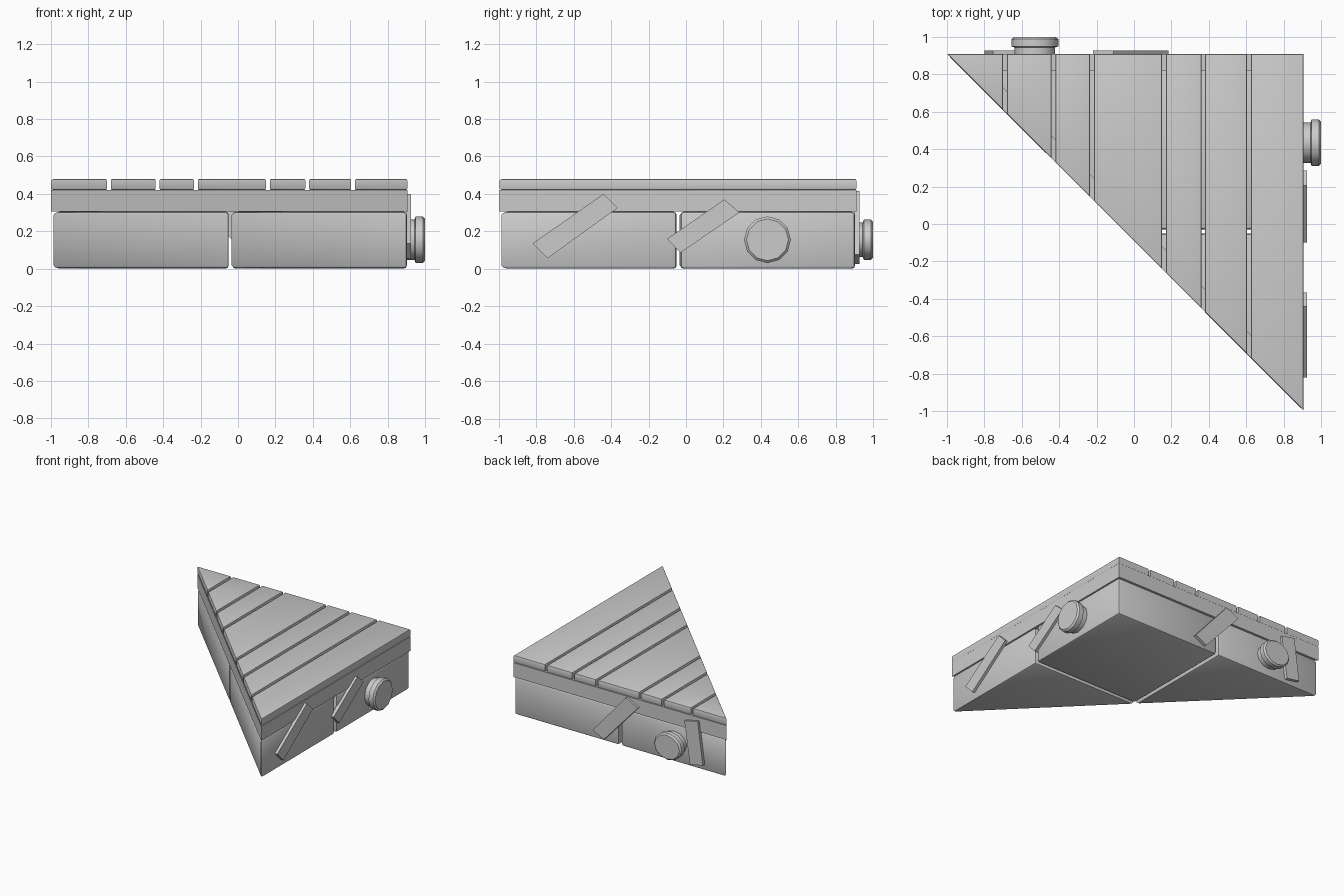
import bpy, bmesh
from mathutils import Vector

if "Cube" in bpy.data.objects:
    bpy.data.objects.remove(bpy.data.objects["Cube"])

D = -0.09            # the sloping side follows x + y = D
RIGHT, BACK = 0.905, 0.91


def prism(name, pts, direction, bevel=0.0, horizontal_only=False):
    """Extrude a closed 3D outline along a vector, with optional chamfered edges."""
    bm = bmesh.new()
    face = bm.faces.new([bm.verts.new(p) for p in pts])
    ext = bmesh.ops.extrude_face_region(bm, geom=[face], use_keep_orig=True)
    bmesh.ops.translate(bm, vec=Vector(direction),
                        verts=[g for g in ext["geom"] if isinstance(g, bmesh.types.BMVert)])
    bmesh.ops.recalc_face_normals(bm, faces=bm.faces)
    if bevel:
        edges = [e for e in bm.edges if not horizontal_only
                 or abs(e.verts[0].co.z - e.verts[1].co.z) < 1e-5]
        bmesh.ops.bevel(bm, geom=edges, offset=bevel, segments=2, profile=0.5, affect='EDGES')
    mesh = bpy.data.meshes.new(name)
    bm.to_mesh(mesh)
    bm.free()
    ob = bpy.data.objects.new(name, mesh)
    bpy.context.collection.objects.link(ob)
    return ob


def slab(name, outline, z0, z1, **kw):
    return prism(name, [(x, y, z0) for x, y in outline], (0, 0, z1 - z0), **kw)


def bumper(name, place, flatten=1.0, sides=12):
    """Round mooring knob: turned profile of (radius, distance from the wall)."""
    profile = [(0.108, -0.02), (0.108, 0.036), (0.125, 0.042), (0.125, 0.08), (0.112, 0.092)]
    bm = bmesh.new()
    rings = []
    from math import cos, sin, tau
    for r, d in profile:
        rings.append([bm.verts.new(place(r * cos(tau * i / sides), d,
                                         0.155 + flatten * r * sin(tau * i / sides)))
                      for i in range(sides)])
    for a, b in zip(rings, rings[1:]):
        for i in range(sides):
            j = (i + 1) % sides
            bm.faces.new((a[i], a[j], b[j], b[i]))
    bm.faces.new(rings[0])
    bm.faces.new(rings[-1])
    bmesh.ops.recalc_face_normals(bm, faces=bm.faces)
    mesh = bpy.data.meshes.new(name)
    bm.to_mesh(mesh)
    bm.free()
    ob = bpy.data.objects.new(name, mesh)
    bpy.context.collection.objects.link(ob)
    return ob


parts = []

# Floats: one square and two triangles
floats = {
    "float_square": [(-0.03, -0.03), (0.903, -0.03), (0.903, 0.903), (-0.03, 0.903)],
    "float_back_left": [(-0.995, 0.903), (-0.05, 0.903), (-0.05, -0.04)],
    "float_front_right": [(0.903, -0.995), (0.903, -0.05), (-0.04, -0.05)],
}
for name, outline in floats.items():
    parts.append(slab(name, outline, 0.0, 0.305, bevel=0.018))

# Frame beams
beams = {
    "beam_back": [(-1, BACK), (RIGHT, BACK), (RIGHT, 0.82), (-0.91, 0.82)],
    "beam_right": [(RIGHT, D - RIGHT), (RIGHT, 0.82), (0.82, 0.82), (0.82, -0.91)],
    "beam_diagonal": [(-0.91, 0.82), (0.82, -0.91), (0.82, -0.79), (-0.79, 0.82)],
}
for name, outline in beams.items():
    parts.append(slab(name, outline, 0.305, 0.42))

# Deck planks, cut along the diagonal
spans = [(-1, -0.70), (-0.68, -0.44), (-0.42, -0.235), (-0.215, 0.15),
         (0.17, 0.36), (0.38, 0.605), (0.625, RIGHT)]
for i, (a, b) in enumerate(spans):
    outline = [(b, BACK), (a, BACK), (a, D - a), (b, D - b)]
    if i == 0:
        outline.pop(2)
    parts.append(slab(f"plank_{i + 1}", outline, 0.42, 0.48, bevel=0.009, horizontal_only=True))

# Repair boards nailed to the right and back walls
right_boards = [[(-0.44, 0.40), (-0.365, 0.325), (-0.74, 0.055), (-0.82, 0.135)],
                [(0.205, 0.37), (0.285, 0.30), (-0.03, 0.085), (-0.10, 0.16)]]
back_boards = [[(-0.11, 0.415), (-0.22, 0.36), (0.085, 0.025), (0.185, 0.075)],
               [(-0.635, 0.37), (-0.755, 0.395), (-0.80, 0.05), (-0.685, 0.03)]]
for i, q in enumerate(right_boards):
    prism(f"right_board_{i + 1}", [(0.898, y, z) for y, z in q], (0.027, 0, 0))
for i, q in enumerate(back_boards):
    prism(f"back_board_{i + 1}", [(x, 0.898, z) for x, z in q], (0, 0.03, 0))

# Round bumpers on the right and back walls
parts.append(bumper("right_bumper", lambda u, d, z: (0.908 + d, 0.435 + u, z)))
parts.append(bumper("back_bumper", lambda u, d, z: (-0.53 + u, 0.908 + d, z), flatten=0.86))

# Soft shading with crisp corners
for ob in parts:
    ob.select_set(True)
bpy.context.view_layer.objects.active = parts[0]
bpy.ops.object.shade_smooth_by_angle(angle=0.7)
